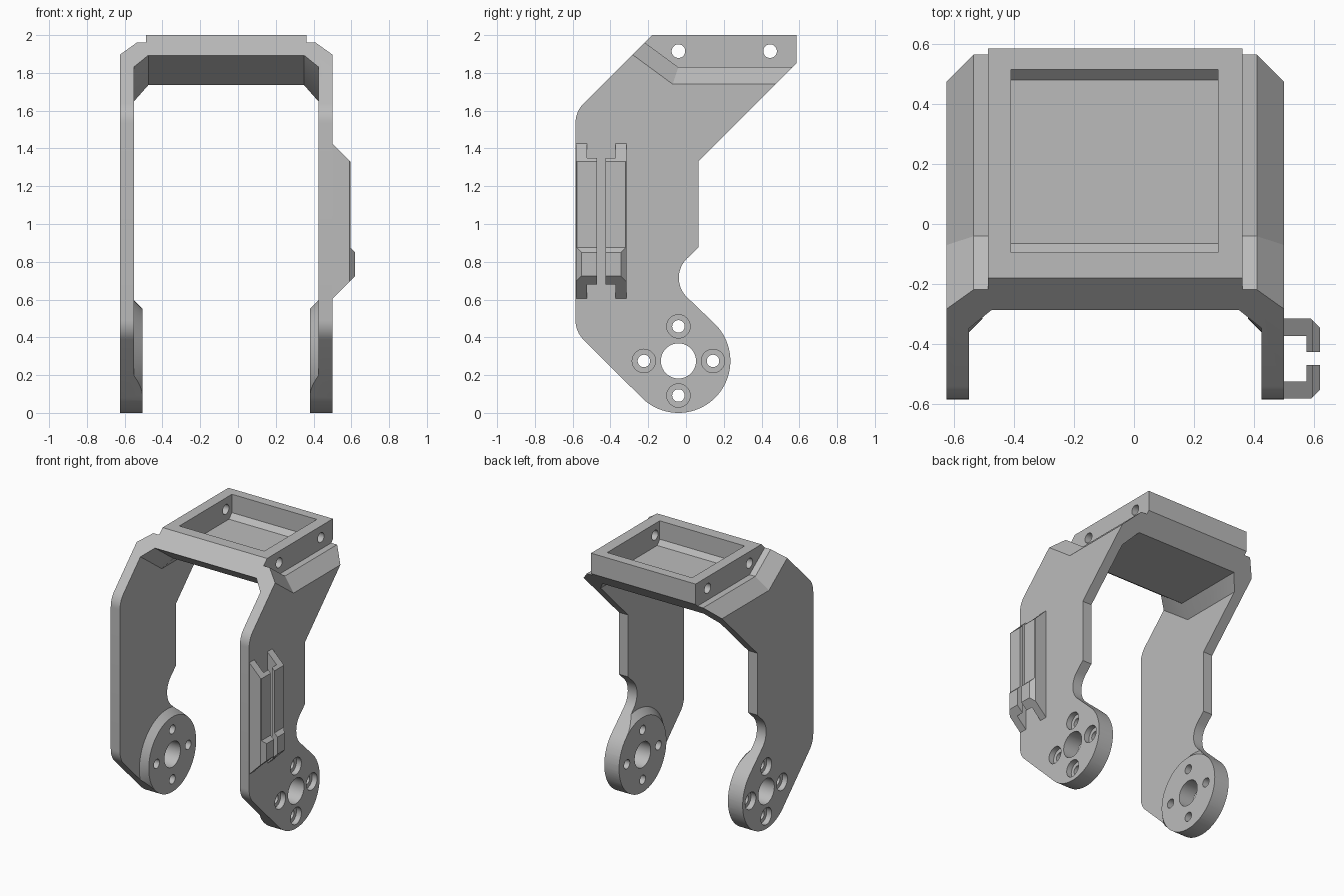
import bpy, bmesh
from math import cos, sin, radians
from mathutils import Vector

if "Cube" in bpy.data.objects:
    bpy.data.objects.remove(bpy.data.objects["Cube"], do_unlink=True)

MID = -0.0625          # middle plane of the bracket
PIVOT = (-0.04, 0.275)  # joint axis in (y, z)

grey = bpy.data.materials.new("bracket grey")
grey.use_nodes = True
grey.diffuse_color = (0.5, 0.5, 0.5, 1)
grey.node_tree.nodes["Principled BSDF"].inputs["Base Color"].default_value = (0.5, 0.5, 0.5, 1)


def loft(name, rings):
    """Closed solid through matching rings of points."""
    bm = bmesh.new()
    rows = [[bm.verts.new(p) for p in ring] for ring in rings]
    n = len(rows[0])
    for a, b in zip(rows, rows[1:]):
        for i in range(n):
            j = (i + 1) % n
            bm.faces.new((a[i], a[j], b[j], b[i]))
    bm.faces.new(rows[0])
    bm.faces.new(rows[-1])
    bmesh.ops.recalc_face_normals(bm, faces=bm.faces)
    mesh = bpy.data.meshes.new(name)
    bm.to_mesh(mesh)
    bm.free()
    mesh.materials.append(grey)
    obj = bpy.data.objects.new(name, mesh)
    bpy.context.collection.objects.link(obj)
    return obj


def place(axis, t, u, v):
    return Vector({"x": (t, u, v), "y": (u, t, v), "z": (u, v, t)}[axis])


def prism(name, axis, pts, lo, hi):
    return loft(name, [[place(axis, t, u, v) for u, v in pts] for t in (lo, hi)])


def arc(cy, cz, r, start, end, steps):
    angles = [radians(start + (end - start) * i / steps) for i in range(steps + 1)]
    return [(cy + r * cos(a), cz + r * sin(a)) for a in angles]


def rod(y, z, r0, r1, x0, x1, steps=40):
    """Cylinder or cone along x."""
    return loft("rod", [[Vector((x, *p)) for p in arc(y, z, r, 0, 360, steps)[:-1]]
                        for x, r in ((x0, r0), (x1, r1))])


def box(u, v, lo, hi):
    return prism("box", "z", [(u[0], v[0]), (u[1], v[0]), (u[1], v[1]), (u[0], v[1])], lo, hi)


def combine(obj, tool, operation):
    mod = obj.modifiers.new("cut", "BOOLEAN")
    mod.operation, mod.solver, mod.object = operation, "EXACT", tool
    bpy.context.view_layer.objects.active = obj
    bpy.ops.object.modifier_apply(modifier=mod.name)
    bpy.data.objects.remove(tool, do_unlink=True)


def finish(obj):
    bpy.ops.object.select_all(action="DESELECT")
    obj.select_set(True)
    bpy.context.view_layer.objects.active = obj
    bpy.ops.object.shade_smooth_by_angle(angle=radians(25))


# Arch: chamfered U section whose shoulders rise towards the front
outer = [(0.5625, -0.2), (0.5625, 1.74), (0.4725, 1.83), (0.425, 1.83), (0.425, 3)]
inner = [(0.4125, 1.735), (0.4875, 1.65), (0.4875, -0.2)]
section = (outer + [(-u, z) for u, z in reversed(outer)]
           + [(-u, z) for u, z in reversed(inner)] + inner)


def station(kind):
    ring = []
    for u, z in section:
        bend = 1.5 < z < 2
        fold = -0.07 + (z - 1.74) * 0.325 if bend else -0.07
        y = {"front": -0.7, "fold": fold, "back": 0.7}[kind]
        rise = 0.735 * (fold - y) if bend and kind == "front" else 0
        ring.append(Vector((MID + u, y, z + rise)))
    return ring


bracket = loft("bracket_body", [station(k) for k in ("front", "fold", "back")])

# Conical bosses on the inside of both feet
for s in (-1, 1):
    combine(bracket, rod(*PIVOT, 0.34, 0.275, MID + s * 0.5075, MID + s * 0.4425, 96), "UNION")

# Side outline
outline = [(-0.18, 2), (0.585, 2), (0.585, 1.85), (0.065, 1.33), (0.065, 0.875)]
outline += arc(0.105, 0.715, 0.143, 135, 225, 16)
outline += arc(*PIVOT, 0.275, 45, -135, 40)
outline += arc(-0.44, 0.49, 0.145, 225, 180, 8)
outline += arc(-0.44, 1.535, 0.145, 180, 135, 8)
combine(bracket, prism("outline", "x", outline, -0.8, 0.8), "INTERSECT")

# Tray on top, with ramps along the front and back of its floor
tray = [(-0.095, 2.1), (-0.095, 1.865), (-0.065, 1.83),
        (0.48, 1.83), (0.515, 1.865), (0.515, 2.1)]
combine(bracket, prism("tray", "x", tray, -0.41, 0.28), "DIFFERENCE")
for y in (-0.04, 0.445):
    combine(bracket, rod(y, 1.915, 0.036, 0.036, -0.8, 0.8), "DIFFERENCE")

# Pivot hole and four counterbored screw holes through both feet
combine(bracket, rod(*PIVOT, 0.093, 0.093, -0.8, 0.8, 64), "DIFFERENCE")
for dy, dz in ((1, 0), (-1, 0), (0, 1), (0, -1)):
    y, z = PIVOT[0] + 0.183 * dy, PIVOT[1] + 0.183 * dz
    combine(bracket, rod(y, z, 0.033, 0.033, -0.8, 0.8), "DIFFERENCE")
    for s in (-1, 1):
        combine(bracket, rod(y, z, 0.062, 0.062, MID + s * 0.5225, MID + s * 0.7), "DIFFERENCE")
finish(bracket)

# Cable clip on the left leg: slotted channel with a thicker lower catch
profile = [(0.5, 1.425), (0.595, 1.33), (0.595, 0.875), (0.62, 0.85), (0.62, 0.725), (0.5, 0.605)]
clip = prism("cable_clip", "y", profile, -0.7, -0.2)
plan = [(0.4, -0.583), (0.59, -0.583), (0.62, -0.553), (0.62, -0.345), (0.59, -0.315), (0.4, -0.315)]
combine(clip, prism("plan", "z", plan, 0, 2), "INTERSECT")
combine(clip, box((0.4, 0.575), (-0.525, -0.373), 0, 2), "DIFFERENCE")
combine(clip, box((0.4, 0.7), (-0.47, -0.427), 0, 2), "DIFFERENCE")
finish(clip)
